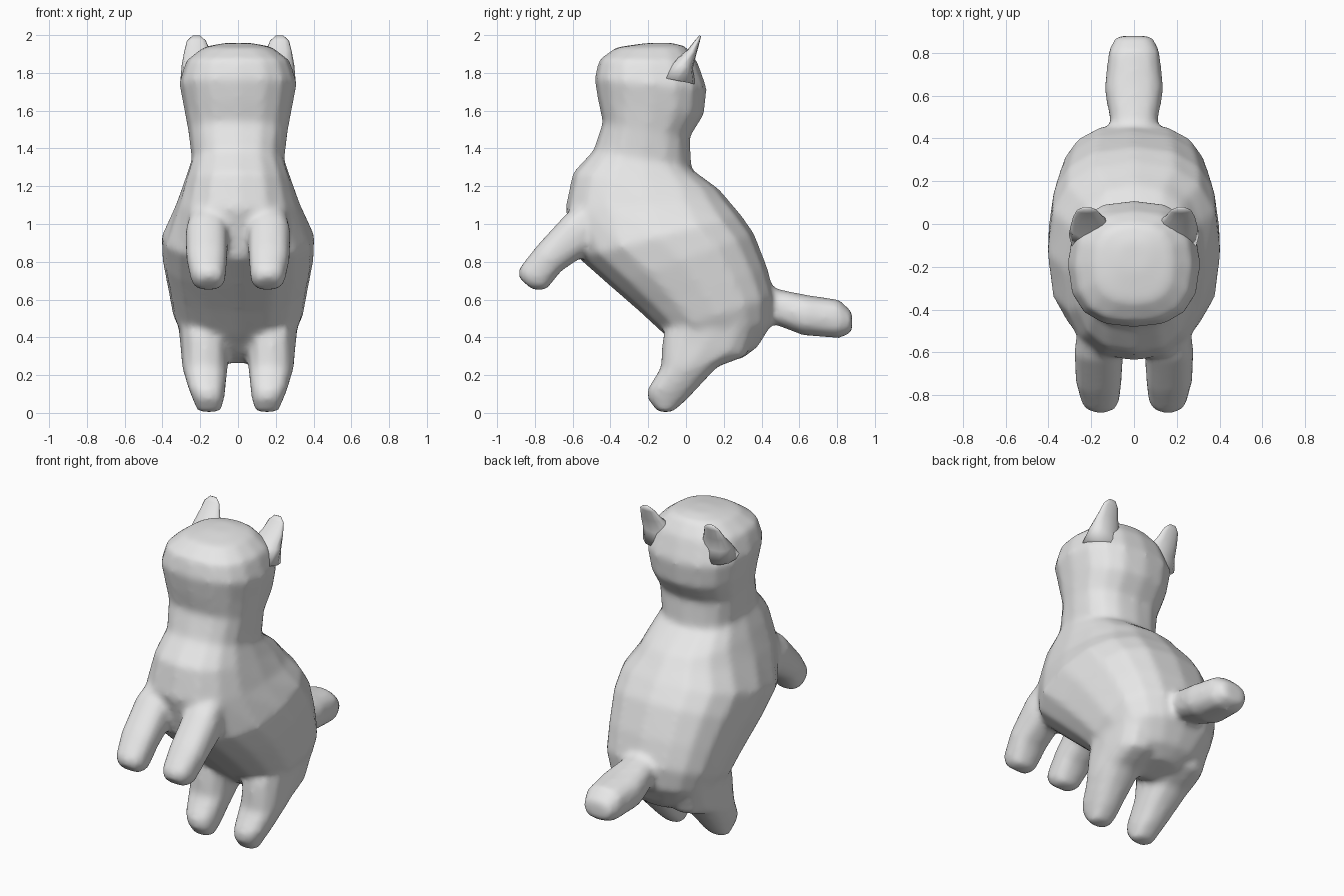
import bpy
import bmesh
import math
from mathutils import Vector

cube = bpy.data.objects.get("Cube")
if cube:
    bpy.data.objects.remove(cube, do_unlink=True)

fur = bpy.data.materials.new("light_grey_fur")
fur.use_nodes = True
fur.diffuse_color = (0.8, 0.8, 0.8, 1)
fur.node_tree.nodes["Principled BSDF"].inputs["Base Color"].default_value = (0.8, 0.8, 0.8, 1)


def power(v, p):
    return math.copysign(abs(v) ** p, v)


def loft(bm, rings, sides=16, square=0.8):
    """Skin rings given as (front y, front z, back y, back z, centre x, half width)."""
    loops = []
    for fy, fz, by, bz, cx, hw in rings:
        front, back = Vector((cx, fy, fz)), Vector((cx, by, bz))
        mid, half = (front + back) / 2, (front - back) / 2
        loop = []
        for i in range(sides):
            a = 2 * math.pi * i / sides
            p = mid + half * power(math.cos(a), square)
            p.x += hw * power(math.sin(a), square)
            loop.append(bm.verts.new(p))
        loops.append(loop)
    faces = [bm.faces.new(loops[0]), bm.faces.new(loops[-1])]
    for a, b in zip(loops, loops[1:]):
        for i in range(sides):
            j = (i + 1) % sides
            faces.append(bm.faces.new((a[i], a[j], b[j], b[i])))
    bmesh.ops.recalc_face_normals(bm, faces=faces)


def mirrored(rings):
    return [r[:4] + (-r[4], r[5]) for r in rings]


def finish(bm, name):
    mesh = bpy.data.meshes.new(name)
    bm.to_mesh(mesh)
    bm.free()
    obj = bpy.data.objects.new(name, mesh)
    bpy.context.collection.objects.link(obj)
    mesh.materials.append(fur)
    for f in mesh.polygons:
        f.use_smooth = True
    return obj


# Head, neck and torso, from crown to rump
torso = [
    (-.22, 1.957, -.08, 1.96, 0, .07),
    (-.37, 1.935, 0, 1.94, 0, .18),
    (-.46, 1.87, .06, 1.86, 0, .275),
    (-.485, 1.77, .11, 1.72, 0, .312),
    (-.465, 1.65, .095, 1.58, 0, .287),
    (-.44, 1.54, .02, 1.46, 0, .265),
    (-.49, 1.39, .03, 1.29, 0, .245),
    (-.60, 1.27, .18, 1.18, 0, .285),
    (-.64, 1.08, .23, 1.12, 0, .33),
    (-.57, .82, .29, 1.05, 0, .405),
    (-.40, .67, .36, .95, 0, .40),
    (-.25, .54, .43, .77, 0, .37),
    (-.12, .42, .47, .62, 0, .345),
    (-.05, .36, .46, .48, 0, .30),
    (.02, .30, .38, .35, 0, .22),
    (.12, .26, .30, .29, 0, .10),
]

# Hind leg, from hip to paw
hind_leg = [
    (-.08, .52, .38, .46, .18, .14),
    (-.125, .40, .32, .30, .175, .13),
    (-.135, .24, .17, .245, .175, .122),
    (-.205, .125, .07, .14, .165, .10),
    (-.205, .075, .01, .075, .157, .085),
    (-.15, .005, -.07, .005, .153, .06),
]

# Raised foreleg, from shoulder to paw
foreleg = [
    (-.48, 1.17, -.36, .92, .16, .09),
    (-.64, 1.05, -.54, .83, .165, .115),
    (-.79, .885, -.66, .75, .165, .11),
    (-.885, .765, -.74, .65, .158, .092),
    (-.885, .715, -.81, .65, .155, .06),
]

# Tail, from root to tip
tail = [
    (.33, .72, .33, .46, 0, .13),
    (.49, .655, .45, .475, 0, .11),
    (.64, .625, .62, .41, 0, .14),
    (.81, .60, .81, .395, 0, .12),
    (.88, .535, .88, .425, 0, .085),
]

# Blend the body and limbs into one continuous skin
bm = bmesh.new()
loft(bm, torso)
loft(bm, tail, sides=12)
for limb in (hind_leg, foreleg):
    loft(bm, limb, sides=12)
    loft(bm, mirrored(limb), sides=12)
body = finish(bm, "body")
remesh = body.modifiers.new("blend", 'REMESH')
remesh.mode = 'VOXEL'
remesh.voxel_size = 0.018
remesh.use_smooth_shade = True
soften = body.modifiers.new("soften", 'SMOOTH')
soften.factor = 0.5
soften.iterations = 8

# Thin pointed ears leaning back
ear = [
    (-.15, 1.78, .05, 1.74, .19, .115),
    (-.065, 1.86, .035, 1.82, .20, .098),
    (.01, 1.925, .055, 1.90, .215, .07),
    (.05, 1.975, .073, 1.965, .22, .05),
    (.07, 1.998, .08, 1.995, .22, .022),
]
for name, rings in (("left_ear", ear), ("right_ear", mirrored(ear))):
    bm = bmesh.new()
    loft(bm, rings, sides=12, square=0.9)
    finish(bm, name)
